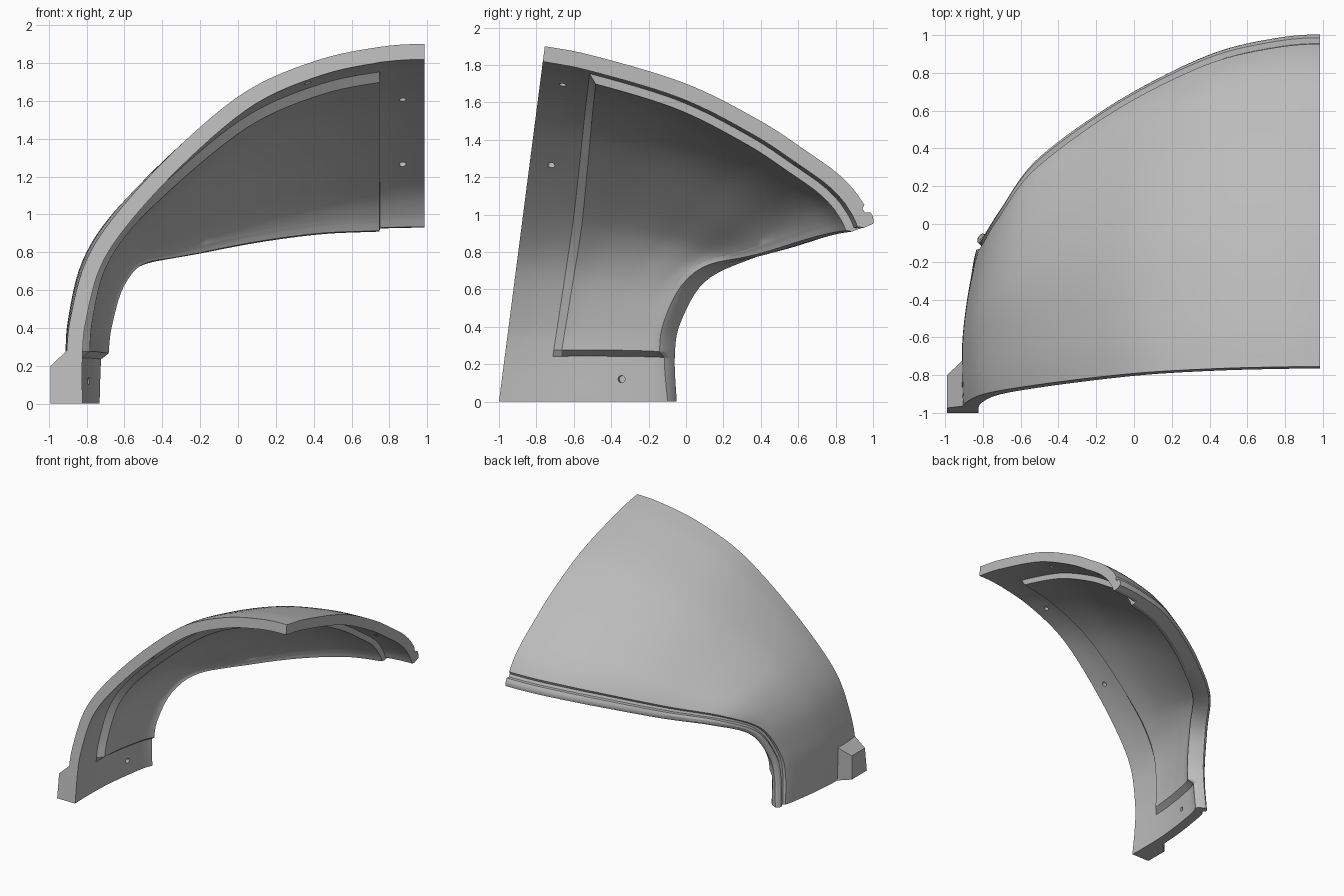
import bpy, bmesh
from mathutils import Vector

if "Cube" in bpy.data.objects:
    bpy.data.objects.remove(bpy.data.objects["Cube"])

MID, TILT = 0.985, 0.129          # centre plane, lean of the front face
WALL, PAD = 0.083, 0.045          # shell wall, raised inner panel
BAND, SKIRT = 1, 8                # panel starts and ends at these stations

grey = bpy.data.materials.new("Light grey")
grey.use_nodes = True
grey.diffuse_color = (0.5, 0.5, 0.5, 1)
grey.node_tree.nodes["Principled BSDF"].inputs["Base Color"].default_value = grey.diffuse_color


def front_y(z):
    return -1 + TILT * z


# Guide curves from the crown down to the ear
front = [Vector((x, front_y(z), z)) for x, z in (
    (MID, 1.9), (.75, 1.885), (.42, 1.815), (.05, 1.655), (-.3, 1.37),
    (-.62, 1.03), (-.8, .76), (-.885, .45), (-.905, .24), (-.905, 0))]
back = [Vector(p) for p in (
    (MID, 1, .95), (.75, .98, .945), (.45, .91, .93), (.12, .76, .885), (-.2, .57, .825),
    (-.5, .34, .76), (-.67, .1, .64), (-.755, -.03, .42), (-.785, -.06, .24), (-.8, -.05, 0))]
# Bulge above the straight line between the guides
arch = [Vector(p) for p in ((0, 0), (.124, .039), (.381, .092), (.605, .099), (.756, .086),
                            (.846, .075), (.914, .055), (.966, .027), (1, 0))]
# Distance from the rear edge and height of the beaded rim
rim = ((.09, 0), (.078, -.018), (.058, -.018), (.048, .01), (.03, .014), (.012, .01), (0, 0))


def spline(pts, t, mirror=False):
    i = min(int(t), len(pts) - 2)
    f = t - i
    b, c = pts[i], pts[i + 1]
    a = pts[i - 1] if i else 2 * b - c
    if mirror and i == 0:
        a = Vector((2 * MID - c.x, c.y, c.z))
    d = pts[i + 2] if i + 2 < len(pts) else 2 * c - b
    return b + f / 2 * (c - a + f * (2 * a - 5 * b + 4 * c - d + f * (3 * (b - c) + d - a)))


arch_line = [spline(arch, i / 20) for i in range(20 * (len(arch) - 1) + 1)]


def bulge(s):
    for a, b in zip(arch_line, arch_line[1:]):
        if s <= b.x:
            return a.y + (b.y - a.y) * (s - a.x) / (b.x - a.x)
    return 0


def row(t):
    f, b = spline(front, t, True), spline(back, t, True)
    chord = b - f
    size = chord.length
    lo, hi = max(t - .05, 0), min(t + .05, len(front) - 1)
    along = sum((spline(g, hi, True) - spline(g, lo, True) for g in (front, back)), Vector())
    out = chord.cross(along).normalized()
    scale = size * (1 - .55 * max(0, (t - 5) / 4))
    lip, bevel = .255 / size, .3 / size
    end = 1 - rim[0][0] / size
    cols = [lip * i / 4 for i in range(5)]
    cols += [bevel + (end - bevel) * i / 26 for i in range(26)]
    cols += [1 - d / size for d, _ in rim]
    pts = [f + chord * s + out * scale * bulge(s) for s in cols]
    if t == 0:
        for p in pts:
            p.x = MID
    if t == len(front) - 1:
        for p in pts:
            p.z = 0
    return pts


stations = sorted([i / 6 for i in range(6 * (len(front) - 1) + 1)] + [BAND + .02, SKIRT - .18])
grid = [row(t) for t in stations]
R, C = len(grid), len(grid[0])


def normal(i, j):
    down = grid[min(i + 1, R - 1)][j] - grid[max(i - 1, 0)][j]
    rear = grid[i][min(j + 1, C - 1)] - grid[i][max(j - 1, 0)]
    n = rear.cross(down)
    if i == 0:
        n.x = 0
    if i == R - 1:
        n.z = 0
    return n.normalized()


# Shell: outer skin, inner skin with raised panel, joined around the edges
bm = bmesh.new()
outer, inner = [], []
for i, t in enumerate(stations):
    o_row, i_row = [], []
    for j in range(C):
        p, n = grid[i][j], normal(i, j)
        k = j - (C - len(rim))
        o_row.append(bm.verts.new(p + n * (rim[k][1] if k >= 0 else 0)))
        thick = WALL
        if BAND < t < SKIRT and j > 4:
            thick += PAD
        if j == C - 1:
            thick -= .03
        q = p - n * thick
        if j == 0:
            q.y = front_y(q.z)
        if t in (BAND, BAND + .02):
            q.x = .75 if t == BAND else .747
        i_row.append(bm.verts.new(q))
    outer.append(o_row)
    inner.append(i_row)
for i in range(R - 1):
    for j in range(C - 1):
        for g in (outer, inner):
            bm.faces.new((g[i][j], g[i][j + 1], g[i + 1][j + 1], g[i + 1][j]))
    for j in (0, C - 1):
        bm.faces.new((outer[i][j], outer[i + 1][j], inner[i + 1][j], inner[i][j]))
for j in range(C - 1):
    for i in (0, R - 1):
        bm.faces.new((outer[i][j], outer[i][j + 1], inner[i][j + 1], inner[i][j]))
bmesh.ops.recalc_face_normals(bm, faces=bm.faces)


def make(name, bm):
    mesh = bpy.data.meshes.new(name)
    bm.to_mesh(mesh)
    bm.free()
    mesh.materials.append(grey)
    ob = bpy.data.objects.new(name, mesh)
    bpy.context.collection.objects.link(ob)
    return ob


shell = make("shell", bm)
bpy.context.view_layer.update()

# Peg holes sunk into the inner face
holes = bmesh.new()
for spot in ((.37, -.66, 1.69), (-.3, -.72, 1.27), (-.76, -.35, .12), (.87, 0, 1.6), (.87, .59, 1.25)):
    _, at, n, _ = shell.closest_point_on_mesh(Vector(spot))
    turn = n.to_track_quat('Z', 'Y').to_matrix().to_4x4()
    turn.translation = at
    bmesh.ops.create_cone(holes, cap_ends=True, segments=16, radius1=.019, radius2=.019,
                          depth=.08, matrix=turn)
cutter = make("hole_cutter", holes)
cutter.hide_render = True
mod = shell.modifiers.new("Holes", 'BOOLEAN')
mod.operation, mod.solver, mod.object = 'DIFFERENCE', 'EXACT', cutter
bpy.context.view_layer.objects.active = shell
shell.select_set(True)
bpy.ops.object.modifier_apply(modifier=mod.name)
bpy.data.objects.remove(cutter)
bpy.ops.object.shade_smooth_by_angle(angle=.45)

# Foot block on the outside of the front corner
bm = bmesh.new()
outline = ((-.99, 0), (-.99, .2), (-.905, .28), (-.86, .28), (-.86, 0))
near = [bm.verts.new((x, front_y(z), z)) for x, z in outline]
far = [bm.verts.new((x, -.8 + .94 * (x + .99), z)) for x, z in outline]
bm.faces.new(near)
bm.faces.new(far)
for i in range(len(outline)):
    bm.faces.new((near[i - 1], near[i], far[i], far[i - 1]))
bmesh.ops.recalc_face_normals(bm, faces=bm.faces)
make("foot_block", bm)
